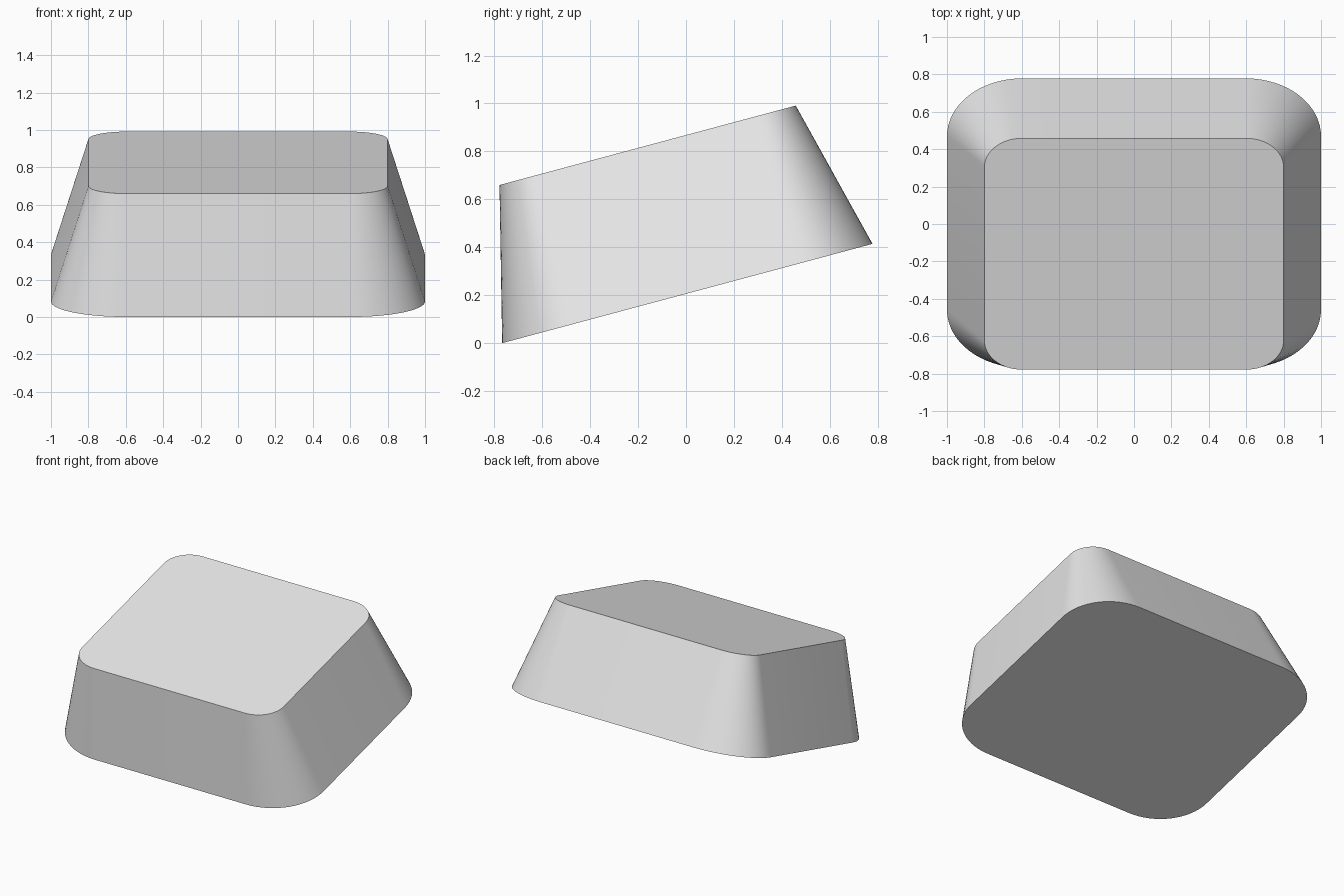
import bpy, bmesh
from math import sin, cos, pi, radians
from mathutils import Matrix

default = bpy.data.objects.get("Cube")
if default:
    bpy.data.objects.remove(default, do_unlink=True)

TILT = radians(15)
HEIGHT = 0.64
CORNER_STEPS = 16
STRAIGHT_X, STRAIGHT_Y = 0.6, 0.48   # half lengths of the straight edges


def rounded_ring(bm, radius_x, radius_y, z):
    """Rectangle outline with elliptical corners, counter-clockwise."""
    ring = []
    for corner, (sx, sy) in enumerate([(1, 1), (-1, 1), (-1, -1), (1, -1)]):
        for i in range(CORNER_STEPS + 1):
            a = (corner + i / CORNER_STEPS) * pi / 2
            ring.append(bm.verts.new((sx * STRAIGHT_X + radius_x * cos(a),
                                      sy * STRAIGHT_Y + radius_y * sin(a), z)))
    return ring


# Tapered cap body: wide base, narrower top
bm = bmesh.new()
base = rounded_ring(bm, 0.4, 0.32, 0)
top = rounded_ring(bm, 0.2, 0.16, HEIGHT)
bm.faces.new(top)
bm.faces.new(base[::-1])
for i in range(len(base)):
    j = (i + 1) % len(base)
    bm.faces.new((base[i], base[j], top[j], top[i]))

# Tilt toward the front, then rest it on the ground and centre it
bm.transform(Matrix.Rotation(TILT, 4, 'X'))
ys = [v.co.y for v in bm.verts]
low = min(v.co.z for v in bm.verts)
bm.transform(Matrix.Translation((0, -(min(ys) + max(ys)) / 2, -low)))

mesh = bpy.data.meshes.new("cap_body")
bm.to_mesh(mesh)
bm.free()
cap = bpy.data.objects.new("cap_body", mesh)
bpy.context.collection.objects.link(cap)

# Plain light grey
grey = bpy.data.materials.new("light_grey")
grey.use_nodes = True
grey.diffuse_color = (0.8, 0.8, 0.8, 1)
grey.node_tree.nodes["Principled BSDF"].inputs["Base Color"].default_value = (0.8, 0.8, 0.8, 1)
mesh.materials.append(grey)

# Smooth walls, crisp rims
bpy.ops.object.select_all(action='DESELECT')
cap.select_set(True)
bpy.context.view_layer.objects.active = cap
bpy.ops.object.shade_smooth_by_angle(angle=radians(30))
